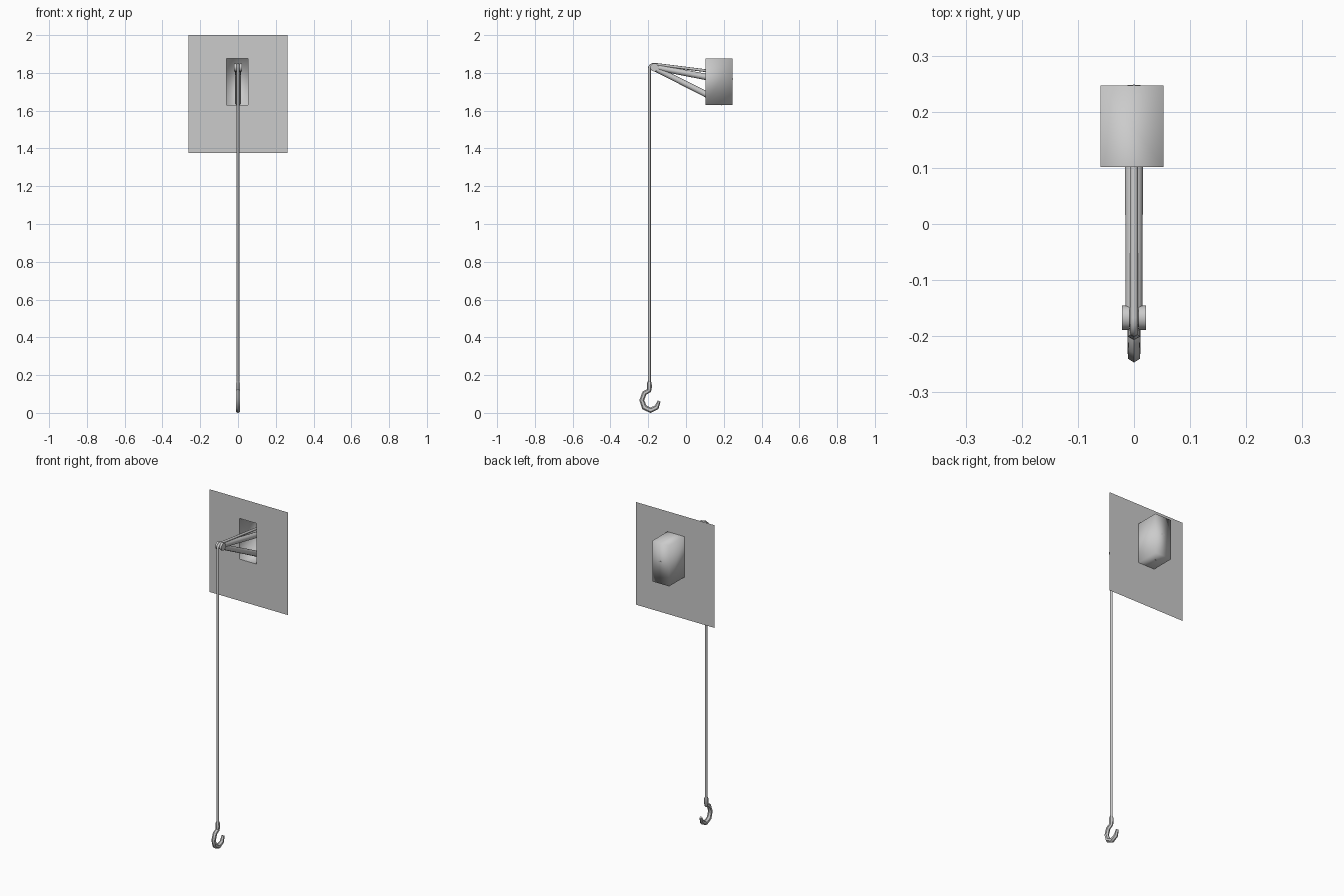
import bpy, bmesh, math
from mathutils import Vector

if "Cube" in bpy.data.objects:
    bpy.data.objects.remove(bpy.data.objects["Cube"])


def make(name, verts, faces, smooth=None):
    me = bpy.data.meshes.new(name)
    me.from_pydata(verts, [], faces)
    bm = bmesh.new()
    bm.from_mesh(me)
    bmesh.ops.recalc_face_normals(bm, faces=bm.faces)
    bm.to_mesh(me)
    bm.free()
    ob = bpy.data.objects.new(name, me)
    bpy.context.collection.objects.link(ob)
    if smooth:
        bpy.ops.object.select_all(action='DESELECT')
        bpy.context.view_layer.objects.active = ob
        ob.select_set(True)
        bpy.ops.object.shade_smooth_by_angle(angle=math.radians(smooth))
    return ob


def tube(name, path, radii, sides, smooth=65):
    """Sweep a round section along a path of (y, z) points in the x = 0 plane."""
    pts = [Vector((0, y, z)) for y, z in path]
    verts, faces = [], []
    for i, p in enumerate(pts):
        a = (p - pts[i - 1]).normalized() if i else None
        b = (pts[i + 1] - p).normalized() if i < len(pts) - 1 else None
        t = ((a or b) + (b or a)).normalized()
        n = Vector((0, -t.z, t.y))
        stretch = 1 / max(t.dot(a or b), 0.7)
        for k in range(sides):
            w = 2 * math.pi * k / sides
            verts.append(p + radii[i] * (n * math.cos(w) * stretch + Vector((math.sin(w), 0, 0))))
    for i in range(len(pts) - 1):
        for k in range(sides):
            q = (k + 1) % sides
            faces.append((i * sides + k, i * sides + q, (i + 1) * sides + q, (i + 1) * sides + k))
    faces.append(tuple(range(sides)))
    faces.append(tuple(range(len(verts) - sides, len(verts))))
    return make(name, verts, faces, smooth)


def rect(x0, x1, z0, z1, y):
    return [(x0, y, z0), (x1, y, z0), (x1, y, z1), (x0, y, z1)]


# Wall panel with rectangular opening
ring = [(i, (i + 1) % 4, 4 + (i + 1) % 4, 4 + i) for i in range(4)]
opening = (-0.06, 0.053, 1.63, 1.877)
make("wall_panel", rect(-0.263, 0.263, 1.377, 2.0, 0.102) + rect(*opening, 0.102), ring)

# Recessed housing behind the opening, open at the front
make("recess_housing", rect(*opening, 0.102) + rect(*opening, 0.247), ring + [(4, 5, 6, 7)], 100)

# Boom struts
tube("upper_strut", [(-0.167, 1.831), (0.245, 1.752)], [0.0155, 0.0175], 10)
tube("lower_strut", [(-0.167, 1.825), (0.195, 1.642)], [0.015, 0.0165], 10)

# Pulley cheeks on each side of the boom tip and the axle between
for side, x0, x1 in (("left", -0.021, -0.008), ("right", 0.008, 0.021), ("hub", -0.008, 0.008)):
    n, r = 12, 0.022 if side != "hub" else 0.017
    vs = [(x, -0.167 + r * math.cos(2 * math.pi * k / n), 1.829 + r * math.sin(2 * math.pi * k / n))
          for x in (x0, x1) for k in range(n)]
    fs = [(k, (k + 1) % n, n + (k + 1) % n, n + k) for k in range(n)]
    make("pulley_" + side, vs, fs + [tuple(range(n)), tuple(range(n, 2 * n))], 40)

# Rope: from the housing, over the pulley and down to the hook
arc = [(-0.167 + 0.0265 * math.cos(a), 1.825 + 0.021 * math.sin(a))
       for a in [math.radians(d) for d in (90, 115, 140, 165, 180)]]
rope = [(0.245, 1.794)] + arc + [(-0.1935, 0.15)]
tube("rope", rope, [0.0075] * len(rope), 8)

# Hook: collar, then a faceted curl opening towards the wall
cy, cz, r = -0.188, 0.067, 0.046
curl = [(cy + r * math.cos(math.radians(d)), cz + r * 1.15 * math.sin(math.radians(d)))
        for d in (135, 180, 225, 270, 315, 355)]
tube("hook", [(-0.194, 0.17), (-0.194, 0.158), (-0.194, 0.135), (-0.196, 0.118)] + curl,
     [0.007, 0.0125, 0.013, 0.011, 0.012, 0.012, 0.0135, 0.0135, 0.012, 0.008], 6, 50)
